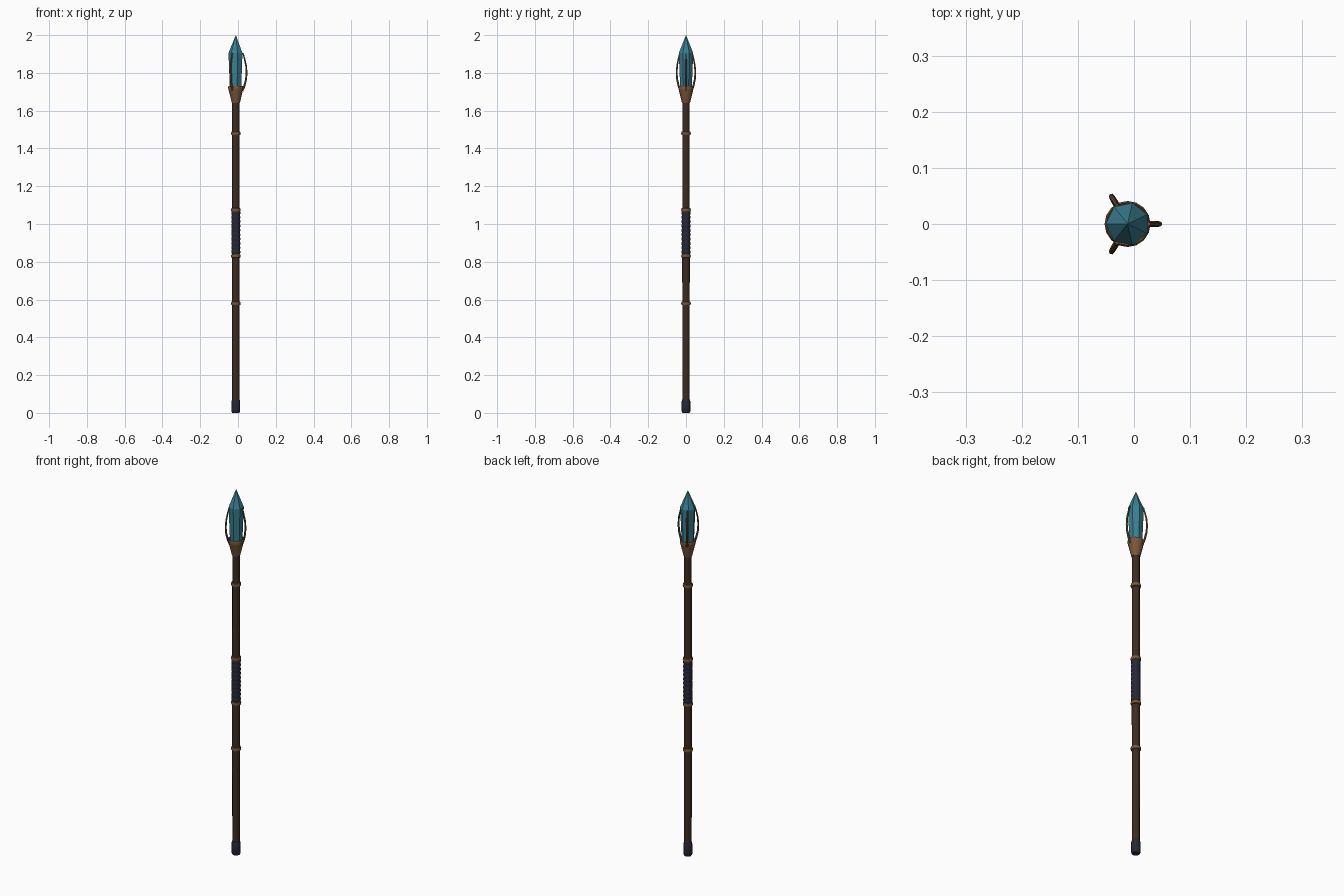
import bpy, bmesh, math
from mathutils import Vector

if "Cube" in bpy.data.objects:
    bpy.data.objects.remove(bpy.data.objects["Cube"])

CX = -0.0115  # staff axis; the three uneven prongs shift it off the box centre


def material(name, rgb):
    m = bpy.data.materials.new(name)
    m.diffuse_color = (*rgb, 1)
    m.use_nodes = True
    m.node_tree.nodes["Principled BSDF"].inputs["Base Color"].default_value = m.diffuse_color
    return m


WOOD = material("dark wood", (0.045, 0.025, 0.016))
BRONZE = material("bronze", (0.19, 0.095, 0.042))
LEATHER = material("navy leather", (0.020, 0.021, 0.036))
CRYSTAL = material("teal crystal", (0.043, 0.21, 0.29))


def finish(name, bm, mat, smooth):
    bmesh.ops.recalc_face_normals(bm, faces=bm.faces)
    me = bpy.data.meshes.new(name)
    bm.to_mesh(me)
    bm.free()
    me.materials.append(mat)
    ob = bpy.data.objects.new(name, me)
    ob.location.x = CX
    bpy.context.collection.objects.link(ob)
    if smooth:
        bpy.ops.object.select_all(action='DESELECT')
        bpy.context.view_layer.objects.active = ob
        ob.select_set(True)
        bpy.ops.object.shade_smooth_by_angle(angle=math.radians(40))
    return ob


def loft(name, rings, mat, smooth):
    """Skin a list of equal-length point rings and cap both ends."""
    bm = bmesh.new()
    rows = [[bm.verts.new(p) for p in ring] for ring in rings]
    n = len(rows[0])
    for a, b in zip(rows, rows[1:]):
        for i in range(n):
            j = (i + 1) % n
            bm.faces.new((a[i], a[j], b[j], b[i]))
    bm.faces.new(rows[0][::-1])
    bm.faces.new(rows[-1])
    bmesh.ops.remove_doubles(bm, verts=bm.verts, dist=1e-5)
    return finish(name, bm, mat, smooth)


def lathe(name, profile, sides, mat, smooth=True, turn=0.0):
    angles = [turn + 2 * math.pi * i / sides for i in range(sides)]
    rings = [[(r * math.cos(a), r * math.sin(a), z) for a in angles] for r, z in profile]
    return loft(name, rings, mat, smooth)


# Shaft and foot cap
lathe("shaft", [(0.019, 0.05), (0.02, 0.8), (0.019, 1.66)], 12, WOOD)
lathe("foot_cap", [(0.019, 0), (0.023, 0.008), (0.023, 0.06), (0.020, 0.072)], 12, LEATHER)

# Wrapped grip: a row of shallow rounded bands
grip = [(0.0205, 0.84)]
BANDS = 10
for i in range(BANDS):
    z, h = 0.84 + 0.23 * i / BANDS, 0.23 / BANDS
    grip += [(0.0235, z + 0.3 * h), (0.0235, z + 0.7 * h), (0.0212, z + h)]
lathe("grip", grip, 16, LEATHER)

# Bronze rings
for i, z in enumerate((0.58, 0.83, 1.075, 1.48)):
    lathe(f"ring_{i + 1}", [(0.019, z - 0.01), (0.0235, z - 0.008), (0.026, z),
                            (0.0235, z + 0.008), (0.019, z + 0.01)], 16, BRONZE)

# Flared socket with a hollow rim
lathe("socket", [(0.021, 1.64), (0.024, 1.652), (0.037, 1.705), (0.041, 1.722),
                 (0.038, 1.73), (0.032, 1.722)], 16, BRONZE)

# Seven-sided crystal
lathe("crystal", [(0.026, 1.70), (0.032, 1.73), (0.039, 1.905), (0.0001, 2.0)], 7,
      CRYSTAL, smooth=False, turn=math.pi)

# Three bowed prongs, tapering to the tips
path = [(0.034, 1.705), (0.045, 1.73), (0.054, 1.765), (0.057, 1.80),
        (0.054, 1.84), (0.046, 1.875), (0.038, 1.905)]
for k in range(3):
    ang = 2 * math.pi * k / 3
    out, side = Vector((math.cos(ang), math.sin(ang), 0)), Vector((-math.sin(ang), math.cos(ang), 0))
    rings = []
    for i, (r, z) in enumerate(path):
        a, b = path[max(i - 1, 0)], path[min(i + 1, len(path) - 1)]
        tangent = (out * (b[0] - a[0]) + Vector((0, 0, b[1] - a[1]))).normalized()
        normal = side.cross(tangent)
        w = 0.006 - 0.0025 * i / (len(path) - 1)
        c = out * r + Vector((0, 0, z))
        rings.append([c + w * (math.cos(t) * side + math.sin(t) * normal)
                      for t in (2 * math.pi * j / 8 for j in range(8))])
    loft(f"prong_{k + 1}", rings, BRONZE, True)
